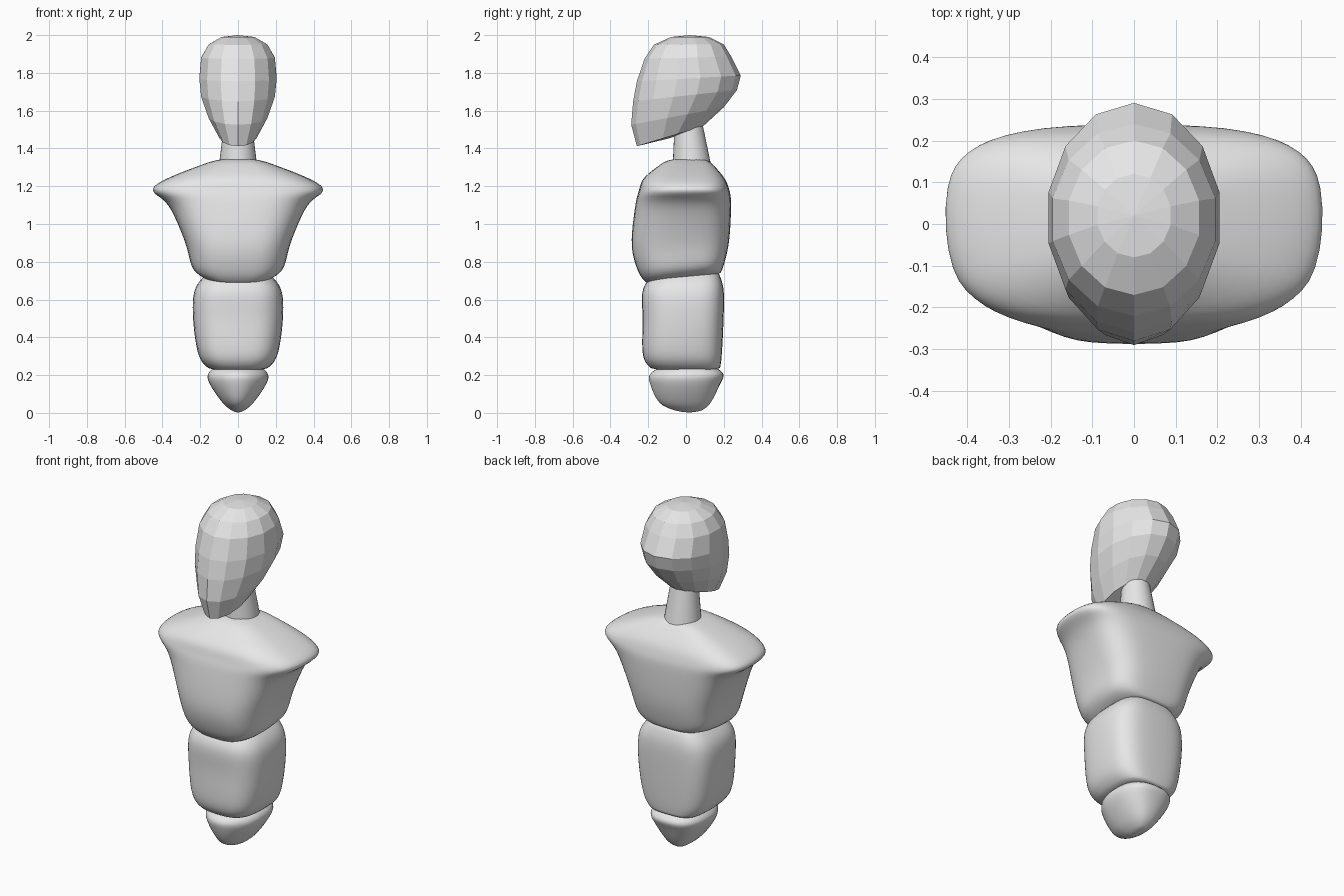
import bpy
import bmesh
from math import sin, cos, tau, copysign
from mathutils import Vector

if "Cube" in bpy.data.objects:
    bpy.data.objects.remove(bpy.data.objects["Cube"])

shade = 0.8
grey = bpy.data.materials.new("light grey")
grey.use_nodes = True
colour = (shade, shade, shade, 1)
grey.diffuse_color = colour
grey.node_tree.nodes["Principled BSDF"].inputs["Base Color"].default_value = colour


def signed_power(value, squareness):
    return copysign(abs(value) ** (2 / squareness), value)


def smooth_profile(keys, steps):
    """Pass a smooth curve through the profile keys."""
    keys = [Vector(key) for key in keys]
    last = len(keys) - 1
    profile = []
    for i in range(last):
        start, end = keys[i], keys[i + 1]
        leave = (end - keys[max(i - 1, 0)]) / 2
        arrive = (keys[min(i + 2, last)] - start) / 2
        for step in range(steps):
            t = step / steps
            ease = t * t * (3 - 2 * t)
            profile.append(start.lerp(end, ease)
                           + leave * t * (1 - t) ** 2
                           - arrive * t * t * (1 - t))
    return profile + [keys[last]]


def cross_section(bm, key, sides, squareness, taper, lean):
    """One ring of vertices: squared ellipse, narrowed in front, leaning in z."""
    height, half_width, front, back = key
    middle, depth = (back - front) / 2, (back + front) / 2
    ring = []
    for i in range(sides):
        angle = tau * i / sides
        forward = signed_power(cos(angle), squareness)
        narrowing = 1 - taper * max(0, forward) ** 2
        x = half_width * narrowing * signed_power(sin(angle), squareness)
        y = middle - depth * forward
        ring.append(bm.verts.new((x, y, height + lean * y)))
    return ring


def close_end(bm, ring, rise):
    """Fan the ring to a slightly raised centre point."""
    centre = sum((v.co for v in ring), Vector()) / len(ring)
    centre.z += rise
    tip = bm.verts.new(centre)
    for v, following in zip(ring, ring[1:] + ring[:1]):
        bm.faces.new((v, following, tip))


def body_part(name, profile, sides, squareness=2, taper=0, lean=0, rise=0.01):
    """Skin cross-sections of (height, half width, front depth, back depth).
    The lean is strongest at the bottom and fades out upward."""
    bm = bmesh.new()
    rings = []
    for i, key in enumerate(profile):
        fade = (1 - i / len(profile)) ** 3
        rings.append(cross_section(bm, key, sides, squareness, taper, lean * fade))
    for lower, upper in zip(rings, rings[1:]):
        for i in range(sides):
            bm.faces.new((lower[i - 1], lower[i], upper[i], upper[i - 1]))
    close_end(bm, rings[0], -rise)
    close_end(bm, rings[-1], rise)
    bmesh.ops.recalc_face_normals(bm, faces=bm.faces)
    mesh = bpy.data.meshes.new(name)
    bm.to_mesh(mesh)
    bm.free()
    mesh.materials.append(grey)
    part = bpy.data.objects.new(name, mesh)
    bpy.context.collection.objects.link(part)
    return part


def soft_part(name, keys, squareness, taper, lean=0):
    """A smooth organic body part with rounded surfaces."""
    part = body_part(name, smooth_profile(keys, 3), 28, squareness, taper, lean)
    part.data.shade_smooth()
    rounding = part.modifiers.new("rounding", "SUBSURF")
    rounding.levels = rounding.render_levels = 1


# Faceted head with a pointed chin and a sloping jaw underside
head_profile = [
    (1.49, .1, .26, .09),
    (1.58, .16, .29, .2),
    (1.68, .2, .28, .27),
    (1.77, .21, .26, .29),
    (1.88, .2, .22, .24),
    (1.95, .16, .17, .2),
    (1.99, .09, .08, .12),
]
body_part("head", head_profile, sides=14, lean=0.3)

# Neck, tapering and tilting forward into the head
bpy.ops.mesh.primitive_cone_add(vertices=32, radius1=0.1, radius2=0.07, depth=0.24,
                                location=(0, 0.02, 1.44), rotation=(0.08, 0, 0))
neck = bpy.context.object
neck.name = "neck"
neck.data.materials.append(grey)
bpy.ops.object.shade_smooth_by_angle()

# Chest with flared shoulders and a lower edge that dips in front
chest_keys = [
    (.71, .15, .2, .18),
    (.76, .24, .25, .2),
    (.9, .28, .29, .23),
    (1.1, .37, .27, .24),
    (1.18, .46, .25, .23),
    (1.25, .36, .22, .2),
    (1.34, .12, .1, .12),
]
soft_part("chest", chest_keys, squareness=3.6, taper=0.15, lean=0.15)

# Abdomen, a rounded block
abdomen_keys = [
    (.23, .15, .18, .18),
    (.3, .21, .23, .19),
    (.5, .24, .23, .2),
    (.66, .23, .23, .2),
    (.75, .15, .15, .17),
]
soft_part("abdomen", abdomen_keys, squareness=3.4, taper=0.1)

# Pelvis, narrowing to a wedge at the base
pelvis_keys = [
    (.01, .03, .05, .08),
    (.05, .08, .14, .13),
    (.15, .15, .19, .18),
    (.21, .16, .19, .2),
    (.26, .1, .1, .12),
]
soft_part("pelvis", pelvis_keys, squareness=2.5, taper=0.3)
